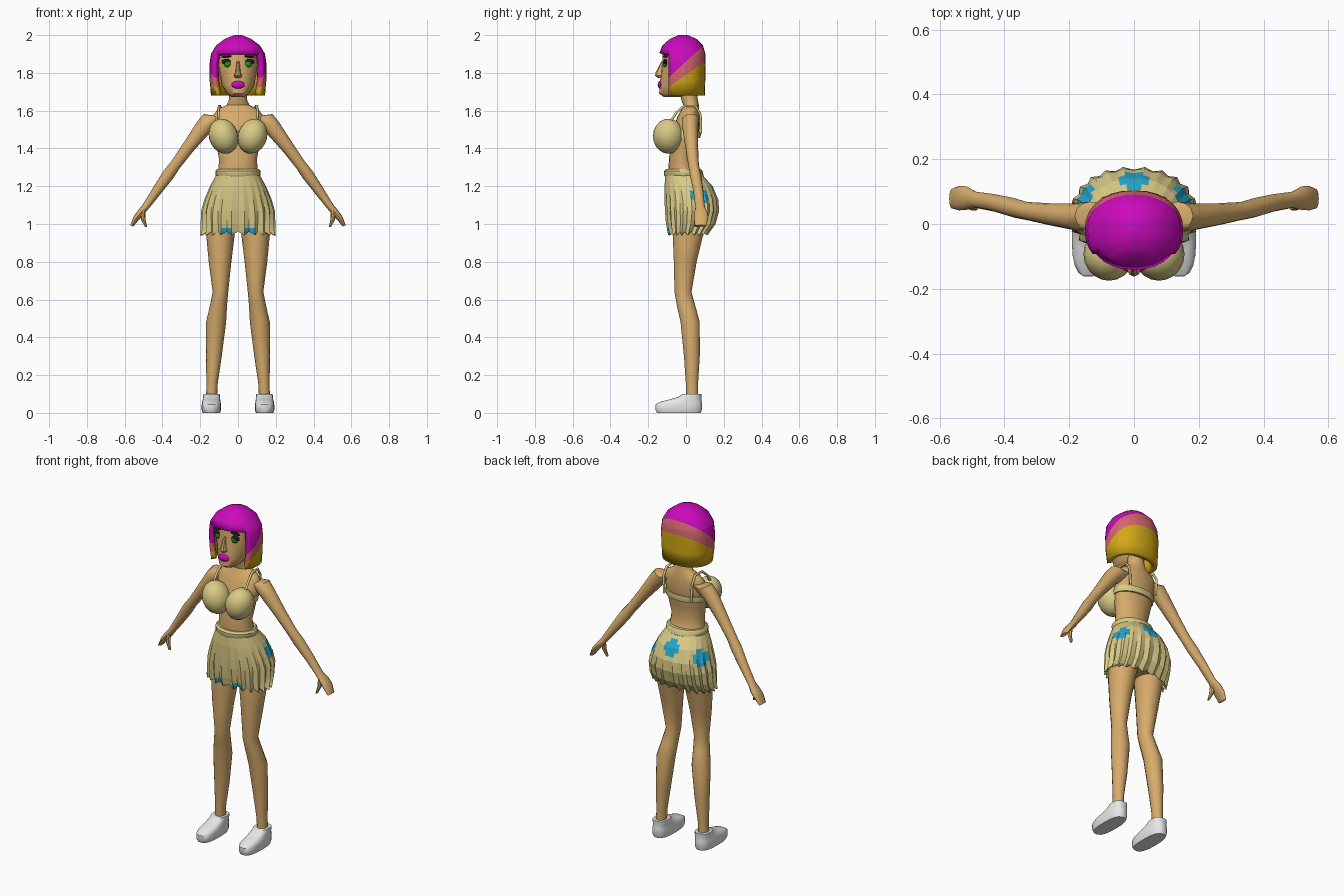
import bpy, bmesh, math
from mathutils import Vector

if "Cube" in bpy.data.objects:
    bpy.data.objects.remove(bpy.data.objects["Cube"])

def material(name, r, g, b):
    m = bpy.data.materials.new(name)
    m.diffuse_color = (r, g, b, 1)
    m.use_nodes = True
    m.node_tree.nodes["Principled BSDF"].inputs["Base Color"].default_value = m.diffuse_color
    return m

SKIN = material("skin", .68, .41, .15)
CREAM = material("cream cloth", .70, .60, .24)
BLUE = material("blue patch", .017, .38, .61)
MAGENTA = material("magenta", .60, .003, .50)
PINK = material("pink", .68, .13, .16)
YELLOW = material("yellow hair", .64, .40, .008)
WHITE = material("white shoe", .80, .80, .80)
GREEN = material("green eye", .01, .30, .01)
DARK = material("dark line", .012, .012, .008)

def finish(name, bm, mats, angle=40):
    bmesh.ops.recalc_face_normals(bm, faces=bm.faces)
    me = bpy.data.meshes.new(name)
    bm.to_mesh(me)
    bm.free()
    for m in mats:
        me.materials.append(m)
    if angle:
        me.shade_smooth()
        me.set_sharp_from_angle(angle=math.radians(angle))
    ob = bpy.data.objects.new(name, me)
    bpy.context.collection.objects.link(ob)
    return ob

def flat(z, cx, r, y0, y1):
    """Level ring: height, centre x, half width, front y, back y."""
    return (cx, (y0 + y1) / 2, z, r, (y1 - y0) / 2, 0)

def loft(rings, n=16, s=1, e=1.0, caps=True, sub=1):
    """Skin elliptical rings (x, y, z, ru, rv, tilt); s=-1 mirrors in x."""
    rows = [rings[0]]
    for a, b in zip(rings, rings[1:]):
        for k in range(1, sub + 1):
            rows.append(tuple(p + (q - p) * k / sub for p, q in zip(a, b)))
    sp = lambda v: math.copysign(abs(v) ** e, v)
    bm = bmesh.new()
    loops = []
    for x, y, z, ru, rv, tilt in rows:
        t = math.radians(tilt)
        ring = []
        for i in range(n):
            a = 2 * math.pi * i / n
            u, v = ru * sp(math.cos(a)), rv * sp(math.sin(a))
            ring.append(bm.verts.new((s * (x + u * math.cos(t)), y + v, z + u * math.sin(t))))
        loops.append(ring)
    for a, b in zip(loops, loops[1:]):
        for i in range(n):
            bm.faces.new((a[i], a[(i + 1) % n], b[(i + 1) % n], b[i]))
    if caps:
        bm.faces.new(loops[0])
        bm.faces.new(loops[-1])
    return bm

def ball(name, c, r, mat, seg=16, rot=0):
    bm = bmesh.new()
    bmesh.ops.create_uvsphere(bm, u_segments=seg, v_segments=seg // 2, radius=1)
    for v in bm.verts:
        x, y, z = v.co.x * r[0], v.co.y * r[1], v.co.z * r[2]
        v.co = Vector(c) + Vector((x, y, z + rot * x))
    return finish(name, bm, [mat])

def tube(name, pts, r, mat):
    cu = bpy.data.curves.new(name, 'CURVE')
    cu.dimensions = '3D'
    cu.bevel_depth = r
    cu.bevel_resolution = 1
    sp = cu.splines.new('POLY')
    sp.points.add(len(pts) - 1)
    for p, q in zip(sp.points, pts):
        p.co = (*q, 1)
    cu.materials.append(mat)
    bpy.context.collection.objects.link(bpy.data.objects.new(name, cu))

# torso, neck and hips
finish("torso", loft([flat(.97, 0, .13, -.06, .10), flat(1.02, 0, .155, -.07, .12),
    flat(1.1, 0, .16, -.08, .14), flat(1.2, 0, .135, -.085, .105), flat(1.28, 0, .105, -.095, .065),
    flat(1.34, 0, .10, -.09, .045), flat(1.42, 0, .114, -.085, .06), flat(1.50, 0, .126, -.07, .07),
    flat(1.57, 0, .135, -.045, .075), flat(1.605, 0, .11, -.025, .07), flat(1.63, 0, .06, -.015, .068),
    flat(1.66, 0, .047, -.025, .062), flat(1.72, 0, .047, -.035, .055)], 20), [SKIN])

# head
finish("head", loft([flat(1.672, 0, .035, -.118, -.02), flat(1.69, 0, .060, -.142, .02),
    flat(1.735, 0, .086, -.140, .06), flat(1.80, 0, .099, -.132, .085), flat(1.86, 0, .106, -.126, .09),
    flat(1.92, 0, .10, -.122, .08), flat(1.96, 0, .06, -.08, .05)], 20), [SKIN])
finish("nose", loft([flat(1.772, 0, .014, -.148, -.11), flat(1.785, 0, .022, -.163, -.11),
    flat(1.80, 0, .014, -.162, -.11), flat(1.86, 0, .008, -.131, -.11)], 8), [SKIN])
ball("lips", (0, -.136, 1.737), (.036, .014, .021), MAGENTA, 12)

# hair: a bob with the face opening cut out, in three slanted colour bands
bm = loft([flat(1.68, 0, .143, -.13, .10), flat(1.76, 0, .150, -.14, .102), flat(1.84, 0, .152, -.142, .104),
    flat(1.90, 0, .143, -.143, .103), flat(1.945, 0, .116, -.125, .09), flat(1.98, 0, .07, -.085, .055),
    flat(2.0, 0, .02, -.04, .01)], 28, e=.9)
UPPER, LOWER = (1.86, .92), (1.79, .72)
cuts = [((0, 0, z), (0, -k, 1)) for z, k in (UPPER, LOWER)]
cuts += [((0, -.092, 0), (0, 1, 0)), ((0, 0, 1.905), (0, 0, 1))]
for co, no in cuts:
    bmesh.ops.bisect_plane(bm, geom=bm.verts[:] + bm.edges[:] + bm.faces[:],
                           plane_co=co, plane_no=Vector(no).normalized())
gone = []
for f in bm.faces:
    c = f.calc_center_median()
    f.material_index = 0 if c.z > UPPER[0] + UPPER[1] * c.y else 1 if c.z > LOWER[0] + LOWER[1] * c.y else 2
    if (c.y < -.092 and c.z < 1.905) or c.z < 1.681:
        gone.append(f)
bmesh.ops.delete(bm, geom=gone, context='FACES')
hair = finish("hair", bm, [MAGENTA, PINK, YELLOW])
mod = hair.modifiers.new("thickness", 'SOLIDIFY')
mod.thickness, mod.offset = .03, -1

# pleated skirt with blue patches
N = 44
TOP, HEM = 1.26, .94
bm = loft([flat(HEM, 0, .20, -.095, .115), flat(1.0, 0, .198, -.107, .158), flat(1.07, 0, .195, -.113, .177),
    flat(1.13, 0, .178, -.115, .172), flat(1.2, 0, .148, -.115, .142), flat(TOP, 0, .115, -.11, .088)],
    N, e=.9, caps=False, sub=3)
bm.verts.ensure_lookup_table()
for k, v in enumerate(bm.verts):
    t = (TOP - v.co.z) / (TOP - HEM)
    if k % 2:
        v.co.x *= 1 - .10 * t
        v.co.y = .02 + (v.co.y - .02) * (1 - .10 * t)
        if k < N:
            v.co.z += .02
spots = [Vector(p) for p in ((0, .145, 1.205), (.155, .075, 1.15), (-.155, .075, 1.15),
                             (.06, -.09, .955), (-.06, -.09, .955))]
for f in bm.faces:
    c = f.calc_center_median()
    for i, p in enumerate(spots):
        if (c - p).length < (.046 if i < 3 else .03):
            f.material_index = 1
skirt = finish("skirt", bm, [CREAM, BLUE], 0)
mod = skirt.modifiers.new("thickness", 'SOLIDIFY')
mod.thickness, mod.offset = .006, -1
finish("waistband", loft([flat(1.25, 0, .114, -.11, .088), flat(1.258, 0, .12, -.116, .093),
    flat(1.28, 0, .12, -.116, .088), flat(1.29, 0, .112, -.105, .08)], 24), [CREAM])

# top: chest band
finish("chest_band", loft([flat(1.455, 0, .124, -.085, .075), flat(1.475, 0, .128, -.085, .08),
    flat(1.49, 0, .128, -.08, .078)], 24), [CREAM])

# everything that comes in pairs
for s, side in ((-1, "right"), (1, "left")):
    ball(side + "_cup", (s * .077, -.093, 1.465), (.079, .082, .092), CREAM, 20, s * .15)
    tube(side + "_strap", [(s * .105, -.09, 1.53), (s * .104, -.05, 1.59), (s * .10, -.012, 1.625),
         (s * .095, .05, 1.625), (s * .095, .077, 1.58), (s * .09, .078, 1.48)], .007, CREAM)

    # arm with mitten hand and thumb
    finish(side + "_arm", loft([(.09, .025, 1.565, .035, .035, 15), (.135, .025, 1.56, .052, .044, 25),
        (.18, .022, 1.515, .045, .042, 38), (.26, .03, 1.41, .034, .034, 38), (.33, .04, 1.315, .029, .028, 38),
        (.37, .05, 1.26, .032, .030, 36), (.43, .065, 1.175, .026, .027, 36), (.49, .075, 1.09, .019, .025, 38),
        (.515, .08, 1.06, .019, .036, 38), (.54, .08, 1.03, .016, .038, 36), (.562, .078, .99, .009, .03, 25)],
        12, s), [SKIN])
    finish(side + "_thumb", loft([(.505, .062, 1.07, .015, .015, 10), (.502, .055, 1.025, .012, .013, 0),
        (.487, .05, .985, .006, .008, 0)], 8, s), [SKIN])

    # leg
    finish(side + "_leg", loft([flat(1.04, .085, .075, -.07, .12), flat(.94, .093, .075, -.072, .092),
        flat(.80, .095, .060, -.066, .058), flat(.64, .093, .041, -.062, .03), flat(.57, .103, .045, -.05, .05),
        flat(.48, .116, .053, -.03, .074), flat(.3, .128, .042, -.012, .074), flat(.16, .137, .030, -.002, .065),
        flat(.08, .14, .029, 0, .065)], 14, s), [SKIN])

    # shoe
    finish(side + "_shoe", loft([flat(0, .141, .046, -.155, .08), flat(.015, .141, .051, -.163, .085),
        flat(.045, .141, .051, -.162, .087), flat(.058, .141, .049, -.14, .085), flat(.072, .14, .046, -.085, .082),
        flat(.085, .14, .045, -.04, .082), flat(.1, .14, .043, -.02, .082)], 18, s, e=.75), [WHITE])

    # eye, lid line and brow
    ball(side + "_eye", (s * .054, -.110, 1.848), (.021, .012, .019), GREEN, 12)
    ball(side + "_lid", (s * .056, -.109, 1.858), (.031, .011, .016), DARK, 12)
    ball(side + "_brow", (s * .056, -.109, 1.887), (.034, .013, .006), DARK, 12, -s * .1)
